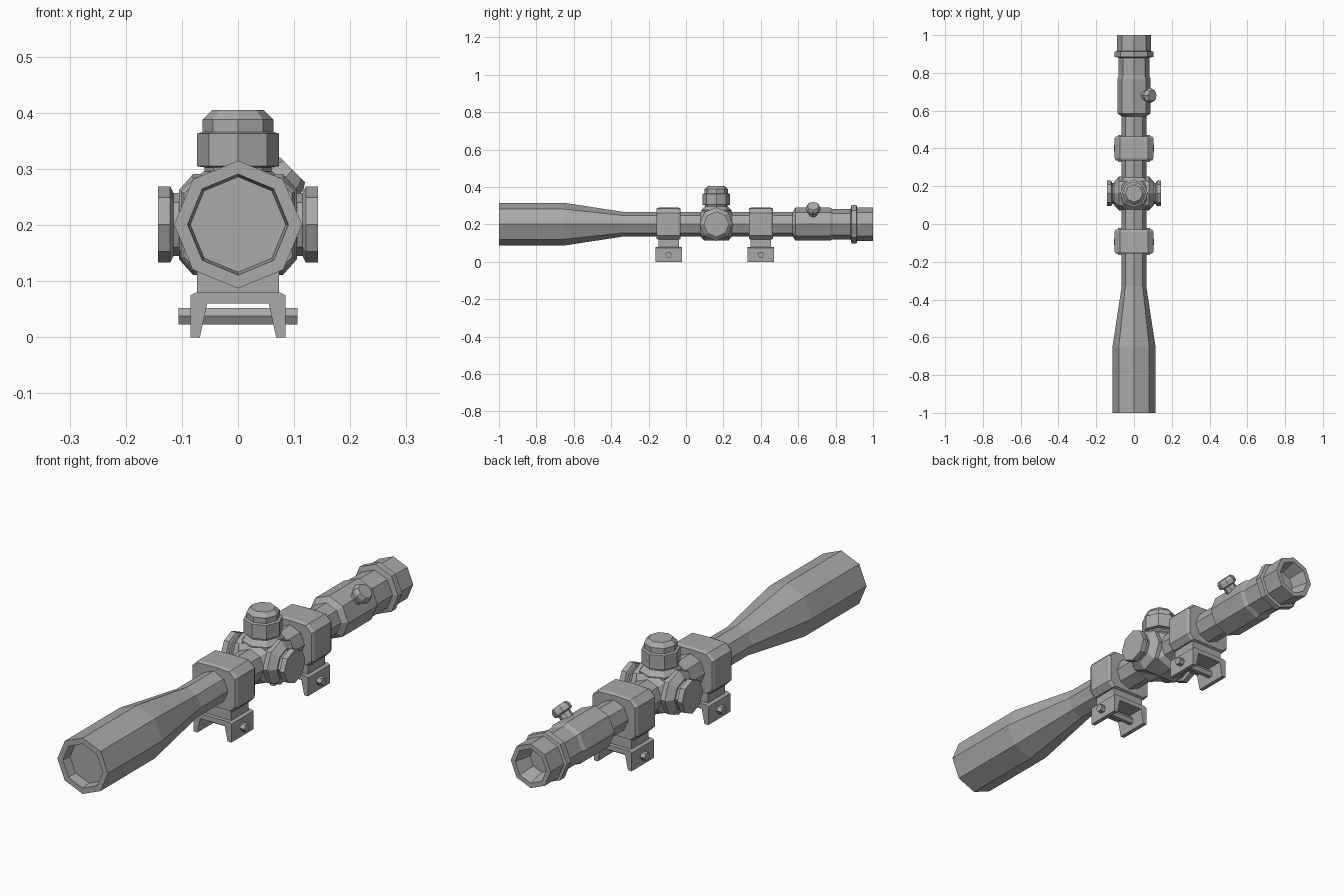
import bpy, bmesh
from math import cos, sin, pi
from mathutils import Vector

if "Cube" in bpy.data.objects:
    bpy.data.objects.remove(bpy.data.objects["Cube"])

AXIS_Z = 0.201       # height of the optical axis
SADDLE_Y = 0.162     # centre of the turret housing

grey = bpy.data.materials.new("matte_grey")
grey.use_nodes = True
grey.diffuse_color = (0.4, 0.4, 0.4, 1)
grey.node_tree.nodes["Principled BSDF"].inputs["Base Color"].default_value = (0.4, 0.4, 0.4, 1)


def finish(name, bm):
    bmesh.ops.recalc_face_normals(bm, faces=bm.faces)
    mesh = bpy.data.meshes.new(name)
    bm.to_mesh(mesh)
    bm.free()
    mesh.materials.append(grey)
    obj = bpy.data.objects.new(name, mesh)
    bpy.context.collection.objects.link(obj)
    return obj


def loft(name, rings):
    """Skin a list of equal-length point rings and cap both ends."""
    bm = bmesh.new()
    loops = [[bm.verts.new(p) for p in ring] for ring in rings]
    n = len(loops[0])
    for a, b in zip(loops, loops[1:]):
        for i in range(n):
            j = (i + 1) % n
            bm.faces.new((a[i], a[j], b[j], b[i]))
    bm.faces.new(loops[0])
    bm.faces.new(loops[-1])
    return finish(name, bm)


def lathe(name, origin, axis, profile, sides=8):
    """Turn (distance, radius) pairs around an axis."""
    axis = Vector(axis).normalized()
    u = Vector((0, 1, 0)) if abs(axis.y) < 0.5 else Vector((0, 0, 1))
    v = axis.cross(u)
    angles = [2 * pi * i / sides for i in range(sides)]
    return loft(name, [[Vector(origin) + axis * d + (u * cos(a) + v * sin(a)) * r
                        for a in angles] for d, r in profile])


def extrude(name, half, y, layers):
    """Extrude a mirrored (x, z) outline along y; layers are (offset, scale)."""
    outline = half + [(-x, z) for x, z in reversed(half) if x > 0]
    return loft(name, [[(x * s, y + d, AXIS_Z + (z - AXIS_Z) * s)
                        for x, z in outline] for d, s in layers])


# Main tube: recessed front lens, bell, straight tube, eyepiece, rear lens
lathe("scope_tube", (0, 0, AXIS_Z), (0, 1, 0), [
    (-0.96, 0.085), (-1, 0.09), (-1, 0.114), (-0.65, 0.114), (-0.33, 0.065),
    (0.57, 0.065), (0.585, 0.088), (0.77, 0.088), (0.785, 0.081),
    (0.88, 0.081), (0.885, 0.102), (0.912, 0.102), (0.915, 0.09),
    (1, 0.09), (1, 0.07), (0.93, 0.052)])

# Turret housing: body along the tube, crossed by side and top bosses
lathe("turret_housing", (0, SADDLE_Y, AXIS_Z), (0, 1, 0),
      [(-0.085, 0.065), (-0.065, 0.088), (0.065, 0.088), (0.085, 0.065)])
lathe("side_boss", (0, SADDLE_Y, AXIS_Z), (1, 0, 0),
      [(-0.105, 0.062), (-0.08, 0.09), (0.08, 0.09), (0.105, 0.062)])
lathe("top_boss", (0, SADDLE_Y, AXIS_Z), (0, 0, 1),
      [(0, 0.08), (0.075, 0.08), (0.095, 0.062)])

# Turrets
for side, name in ((1, "left_turret"), (-1, "right_turret")):
    lathe(name, (0, SADDLE_Y, AXIS_Z), (side, 0, 0),
          [(0.08, 0.056), (0.115, 0.056), (0.121, 0.068), (0.143, 0.068)])
lathe("top_turret", (0, SADDLE_Y, 0), (0, 0, 1),
      [(0.28, 0.06), (0.303, 0.06), (0.305, 0.073), (0.363, 0.073),
       (0.366, 0.063), (0.388, 0.063), (0.405, 0.046)])

# Small angled knob on the eyepiece
lathe("eyepiece_knob", (0, 0.68, AXIS_Z), (1, 0, 1),
      [(0.06, 0.026), (0.103, 0.026), (0.108, 0.039), (0.126, 0.039), (0.138, 0.031)])

# Mounts: clamp ring, neck, forked rail base and cross bolt
ring = [(0, 0.289), (0.075, 0.286), (0.102, 0.26), (0.102, 0.14), (0.08, 0.118), (0, 0.118)]
neck = [(0.073, 0.13), (0.073, 0.075)]
base = [(0.075, 0.08), (0.085, 0.075), (0.085, 0), (0.068, 0), (0.055, 0.06)]
for y, name in ((-0.093, "front"), (0.4, "rear")):
    extrude(name + "_clamp_ring", ring, y,
            [(-0.064, 0.94), (-0.054, 1), (0.054, 1), (0.064, 0.94)])
    extrude(name + "_mount_neck", neck, y, [(-0.055, 1), (0.055, 1)])
    extrude(name + "_rail_base", base, y, [(-0.071, 1), (0.071, 1)])
    lathe(name + "_cross_bolt", (0, y, 0.038), (1, 0, 0),
          [(-0.106, 0.017), (0.106, 0.017)], sides=6)
